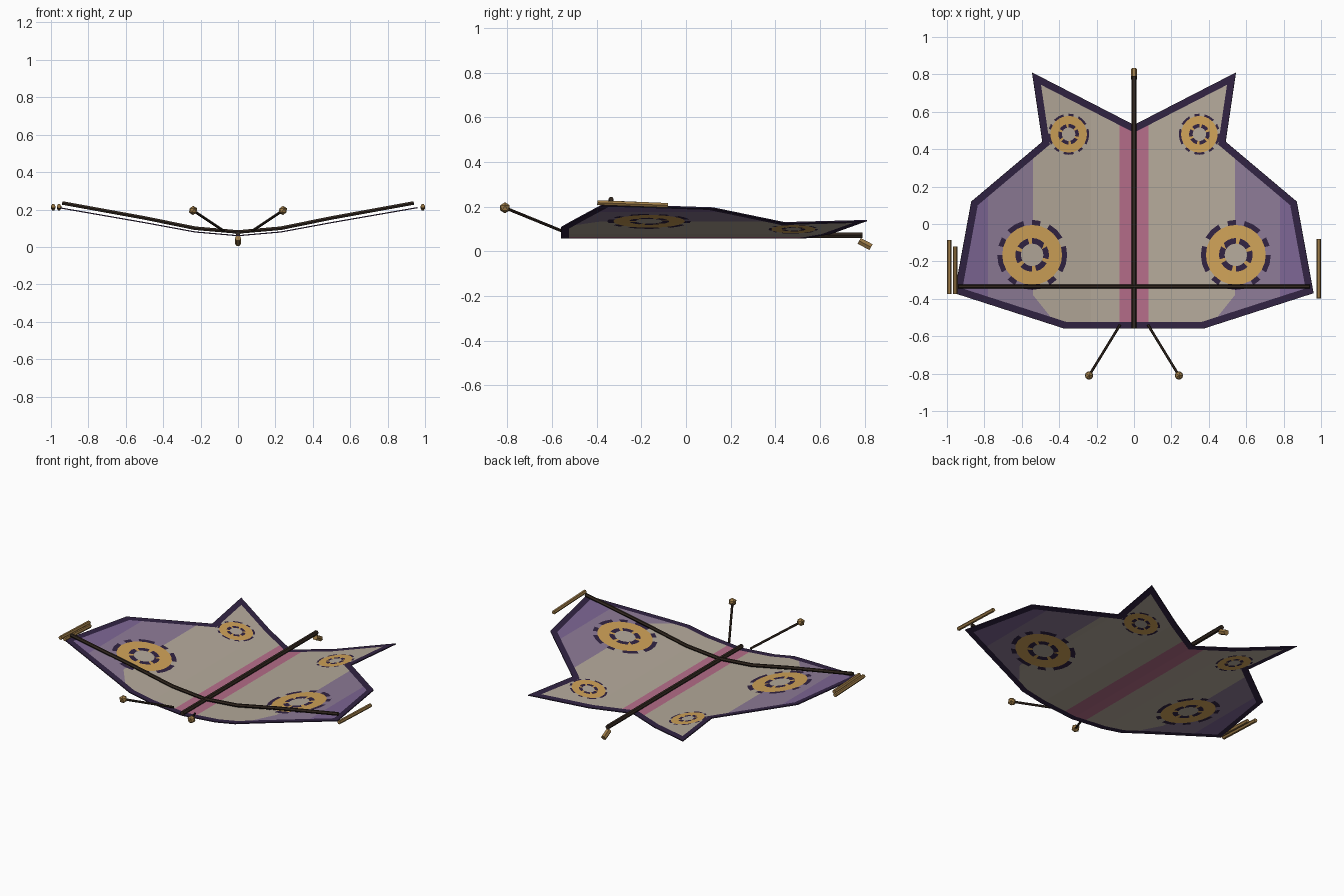
import bpy, bmesh, math
from mathutils import Vector
from mathutils.geometry import delaunay_2d_cdt, intersect_line_line_2d

if "Cube" in bpy.data.objects:
    bpy.data.objects.remove(bpy.data.objects["Cube"])


def material(name, r, g, b):
    lin = [((c / 255 + 0.055) / 1.055) ** 2.4 for c in (r, g, b)]
    m = bpy.data.materials.new(name)
    m.diffuse_color = (*lin, 1)
    m.use_nodes = True
    m.node_tree.nodes["Principled BSDF"].inputs["Base Color"].default_value = m.diffuse_color
    return m


CREAM, PINK, LILAC, VIOLET, EDGE, GOLD = range(6)
sail_mats = [
    material("cream cloth", 181, 170, 155),
    material("pink cloth", 182, 110, 138),
    material("lilac cloth", 141, 123, 150),
    material("violet cloth", 125, 102, 148),
    material("dark plum trim", 49, 35, 66),
    material("gold cloth", 207, 162, 88),
]
wood = material("dark wood", 50, 39, 31)
brass = material("brass", 156, 122, 70)

# ---- sail layout -------------------------------------------------------
half = [(0.37, -0.56), (0.96, -0.37), (0.87, 0.12), (0.49, 0.44), (0.545, 0.81)]
outline = [Vector(p) for p in half] + [Vector((0, 0.53))] \
    + [Vector((-x, y)) for x, y in reversed(half)]
EYES = [(0.545, -0.165, (0.06, 0.09, 0.16, 0.187)),
        (0.35, 0.48, (0.036, 0.055, 0.098, 0.11))]
SECTORS = 24
PROFILE = [(0, 0.06), (0.23, 0.08), (0.5, 0.13), (0.96, 0.21)]


def sail_height(x):
    x = abs(x)
    for (x0, z0), (x1, z1) in zip(PROFILE, PROFILE[1:]):
        if x <= x1 or x1 == 0.96:
            return z0 + (z1 - z0) * (x - x0) / (x1 - x0)


def inset(poly, d):
    """Counter-clockwise polygon moved inward by d."""
    lines = []
    for a, b in zip(poly, poly[1:] + poly[:1]):
        t = (b - a).normalized()
        n = Vector((-t.y, t.x)) * d
        lines.append((a + n, t))
    out = []
    for i in range(len(lines)):
        (p, t), (q, u) = lines[i - 1], lines[i]
        k = (q - p).cross(u) / t.cross(u)
        out.append(p + t * k)
    return out


def inside(p, poly):
    hit = False
    for a, b in zip(poly, poly[1:] + poly[:1]):
        if (a.y > p.y) != (b.y > p.y) and \
                p.x < a.x + (p.y - a.y) * (b.x - a.x) / (b.y - a.y):
            hit = not hit
    return hit


def sail_colour(p, inner):
    if not inside(p, inner):
        return EDGE
    x, y = abs(p.x), p.y
    for ex, ey, (r0, r1, r2, r3) in EYES:
        r = math.hypot(x - ex, y - ey)
        s = int((math.atan2(y - ey, x - ex) + math.pi) / math.tau * SECTORS)
        if r < r0:
            return CREAM
        if r < r1:
            return EDGE if s % 4 != 1 else GOLD
        if r < r2:
            return GOLD
        if r < r3 and s % 5 in (0, 1, 3):
            return EDGE
    if x < 0.078:
        return PINK
    if x > 0.78:
        return VIOLET
    if y < 0.45 and x > 0.54 - max(0, -0.38 - y) * 0.8:
        return LILAC
    return CREAM


# ---- sail: one sheet cut along every colour border and fold ------------
inner = inset(outline, 0.037)
pts, edges = [], []


def add_path(path, closed=True):
    base, n = len(pts), len(path)
    pts.extend(Vector(p) for p in path)
    edges.extend((base + i, base + (i + 1) % n) for i in range(n if closed else n - 1))


add_path(outline)
add_path(inner)
add_path([(0, -0.7), (0, 0.9)], False)
for side in (-1, 1):
    for x in (0.078, 0.23, 0.5, 0.78):
        add_path([(side * x, -0.7), (side * x, 0.9)], False)
    add_path([(side * 0.396, -0.56), (side * 0.54, -0.38), (side * 0.54, 0.45)], False)
    for ex, ey, radii in EYES:
        for r in radii:
            add_path([(side * (ex + r * math.cos(a)), ey + r * math.sin(a))
                      for a in (math.tau * i / SECTORS for i in range(SECTORS))])

v2, _, tris, *_ = delaunay_2d_cdt(pts, edges, [], 0, 1e-5)
bm = bmesh.new()
bv = [bm.verts.new((v.x, v.y, sail_height(v.x))) for v in v2]
for t in tris:
    c = (v2[t[0]] + v2[t[1]] + v2[t[2]]) / 3
    if inside(c, outline):
        f = bm.faces.new([bv[i] for i in t])
        f.material_index = sail_colour(c, inner)
bmesh.ops.delete(bm, geom=[v for v in bm.verts if not v.link_faces], context='VERTS')
bmesh.ops.recalc_face_normals(bm, faces=bm.faces)
mesh = bpy.data.meshes.new("sail")
bm.to_mesh(mesh)
bm.free()
for m in sail_mats:
    mesh.materials.append(m)
sail = bpy.data.objects.new("sail", mesh)
bpy.context.collection.objects.link(sail)
solid = sail.modifiers.new("thickness", 'SOLIDIFY')
solid.thickness = 0.006
solid.offset = 0


# ---- sticks, tassels and knobs -----------------------------------------
def rod(name, path, radius, mat, sides=6):
    """Faceted tube swept along a path."""
    path = [Vector(p) for p in path]
    b = bmesh.new()
    rings = []
    for i, p in enumerate(path):
        d = (path[min(i + 1, len(path) - 1)] - path[max(i - 1, 0)]).normalized()
        up = Vector((0, 0, 1))
        u = d.cross(up).normalized()
        w = u.cross(d)
        rings.append([b.verts.new(p + radius * (u * math.cos(a) + w * math.sin(a)))
                      for a in (math.tau * k / sides for k in range(sides))])
    for r, s in zip(rings, rings[1:]):
        for k in range(sides):
            n = (k + 1) % sides
            b.faces.new((r[k], r[n], s[n], s[k]))
    b.faces.new(rings[0])
    b.faces.new(rings[-1])
    bmesh.ops.recalc_face_normals(b, faces=b.faces)
    me = bpy.data.meshes.new(name)
    b.to_mesh(me)
    b.free()
    me.materials.append(mat)
    ob = bpy.data.objects.new(name, me)
    bpy.context.collection.objects.link(ob)
    return ob


rod("spine", [(0, -0.56, 0.073), (0, 0.79, 0.073)], 0.014, wood)
spar = [(0.23, 0.1), (0.5, 0.155), (0.94, 0.235)]
rod("cross_spar", [(-x, -0.335, z) for x, z in reversed(spar)] + [(0, -0.335, 0.08)]
    + [(x, -0.335, z) for x, z in spar], 0.011, wood)
rod("tail_tassel", [(0, 0.775, 0.047), (0, 0.828, 0.019)], 0.017, brass)

for side, label in ((-1, "left"), (1, "right")):
    tip = (side * 0.24, -0.81, 0.195)
    rod(label + "_antenna", [(side * 0.075, -0.54, 0.085), tip], 0.007, wood)
    bpy.ops.mesh.primitive_ico_sphere_add(subdivisions=1, radius=0.025, location=tip)
    knob = bpy.context.object
    knob.name = label + "_antenna_knob"
    knob.data.materials.append(brass)

# wing tip tassels
for name, x, y0, y1 in (("left_tassel_outer", -0.988, -0.375, -0.085),
                        ("left_tassel_inner", -0.957, -0.375, -0.12),
                        ("right_tassel", 0.988, -0.397, -0.08)):
    rod(name, [(x, y0, 0.218), (x, y1, 0.206)], 0.012, brass)
